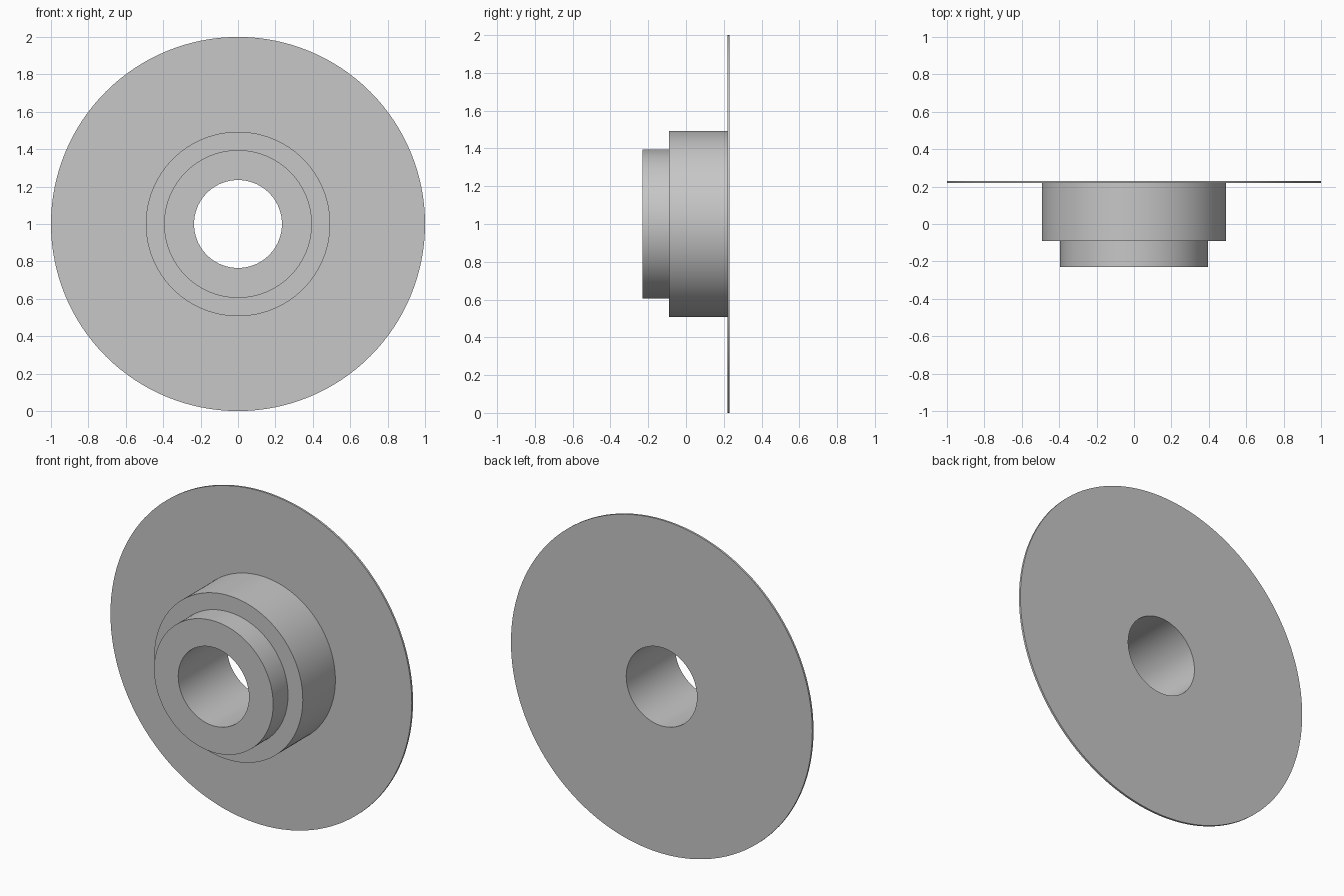
import bpy
import bmesh
from math import radians, tau
from mathutils import Vector

cube = bpy.data.objects.get("Cube")
if cube:
    bpy.data.objects.remove(cube, do_unlink=True)

SEGMENTS = 128
CENTRE = Vector((0, 0, 1))

# Single flat grey
grey = bpy.data.materials.new("plain grey")
grey.use_nodes = True
colour = (0.57, 0.57, 0.57, 1)
grey.diffuse_color = colour
grey.node_tree.nodes["Principled BSDF"].inputs["Base Color"].default_value = colour

# Radii and depths of the turned part
BORE, NOSE, HUB, DISC = 0.235, 0.395, 0.493, 1.0
NOSE_FRONT, HUB_FRONT, DISC_FRONT, BACK = -0.231, -0.09, 0.219, 0.231

# Closed half section: (radius, depth along y)
section = [
    (BORE, NOSE_FRONT), (NOSE, NOSE_FRONT),
    (NOSE, HUB_FRONT), (HUB, HUB_FRONT),
    (HUB, DISC_FRONT), (DISC, DISC_FRONT),
    (DISC, BACK), (BORE, BACK),
]


def lathe(name, profile, material):
    """Turn a closed section about the y axis through CENTRE."""
    bm = bmesh.new()
    verts = [bm.verts.new(CENTRE + Vector((r, y, 0))) for r, y in profile]
    edges = [bm.edges.new((v, verts[i - 1])) for i, v in enumerate(verts)]
    bmesh.ops.spin(bm, geom=verts + edges, cent=CENTRE, axis=(0, 1, 0),
                   angle=tau, steps=SEGMENTS, use_merge=True)
    bmesh.ops.remove_doubles(bm, verts=bm.verts[:], dist=0.0001)
    bmesh.ops.recalc_face_normals(bm, faces=bm.faces[:])
    mesh = bpy.data.meshes.new(name)
    bm.to_mesh(mesh)
    bm.free()
    mesh.materials.append(material)
    obj = bpy.data.objects.new(name, mesh)
    bpy.context.collection.objects.link(obj)
    return obj


# Disc with stepped hub and through bore
flange = lathe("flanged_hub", section, grey)
bpy.ops.object.select_all(action="DESELECT")
flange.select_set(True)
bpy.context.view_layer.objects.active = flange
bpy.ops.object.shade_smooth_by_angle(angle=radians(30))
